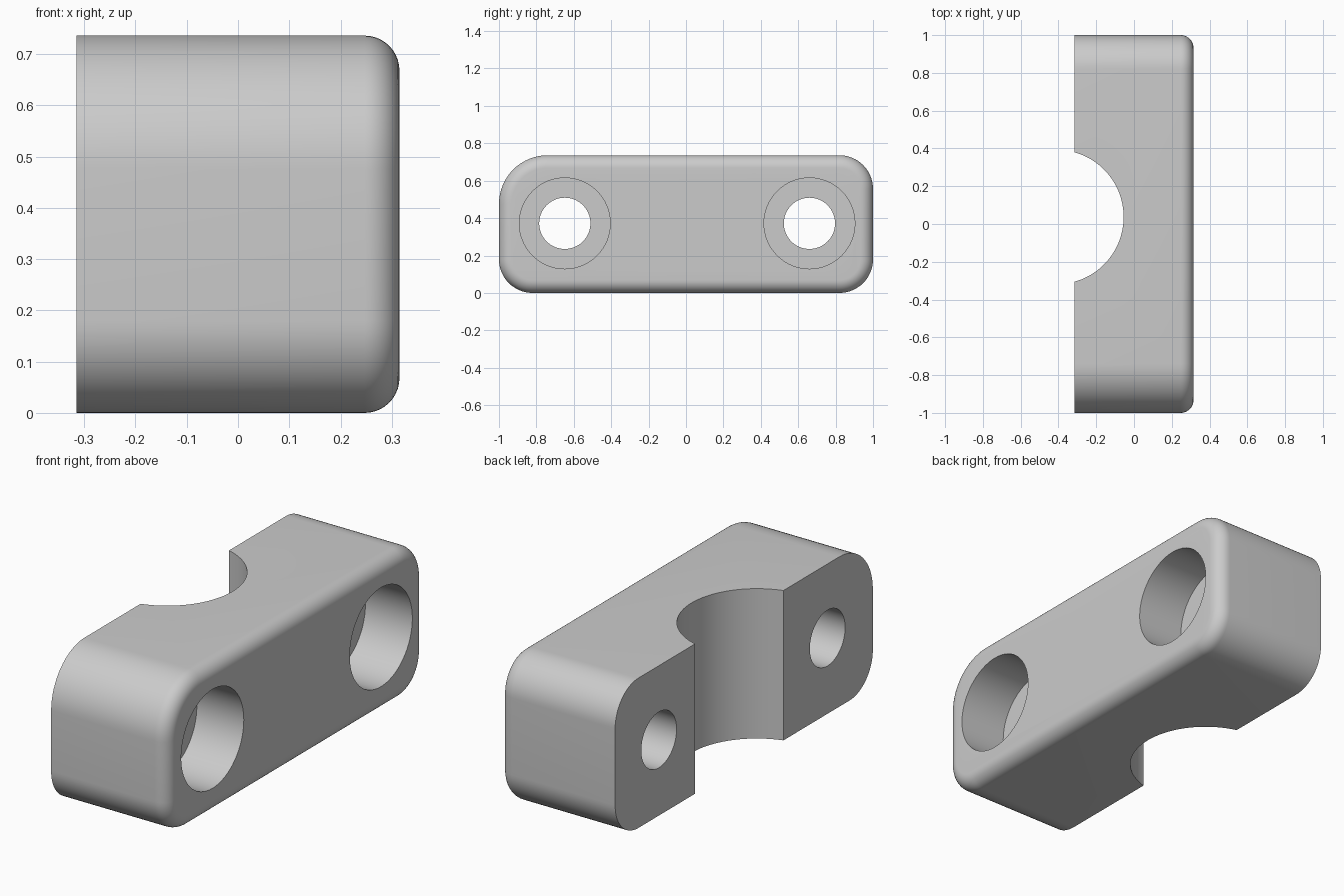
import bpy, bmesh
from math import sin, cos, pi
from mathutils import Vector, Matrix

cube = bpy.data.objects.get("Cube")
if cube:
    bpy.data.objects.remove(cube, do_unlink=True)

HALF_X, HALF_Y, HEIGHT = 0.315, 1.0, 0.736
FILLET = 0.068
BORE_Z = 0.372

gray = bpy.data.materials.new("plain gray")
gray.use_nodes = True
color = (0.6, 0.6, 0.6, 1)
gray.diffuse_color = color
gray.node_tree.nodes["Principled BSDF"].inputs["Base Color"].default_value = color


def make_object(name, bm):
    bmesh.ops.recalc_face_normals(bm, faces=bm.faces)
    mesh = bpy.data.meshes.new(name)
    bm.to_mesh(mesh)
    bm.free()
    mesh.materials.append(gray)
    obj = bpy.data.objects.new(name, mesh)
    bpy.context.collection.objects.link(obj)
    return obj


def outline(inset, steps=16):
    """Rounded end profile in y and z, shrunk by inset; one corner is larger."""
    points = []
    corners = [(1, 1, 0.18), (-1, 1, 0.26), (-1, 0, 0.18), (1, 0, 0.18)]
    for i, (sy, top, r) in enumerate(corners):
        cy = sy * (HALF_Y - r)
        cz = HEIGHT - r if top else r
        for k in range(steps + 1):
            a = (i + k / steps) * pi / 2
            points.append((cy + (r - inset) * cos(a), cz + (r - inset) * sin(a)))
    return points


# Clamp block: profile lofted along x, rolling over into the outer fillet
bm = bmesh.new()
sections = [(-HALF_X, 0)]
for k in range(11):
    a = k / 10 * pi / 2
    sections.append((HALF_X - FILLET + FILLET * sin(a), FILLET * (1 - cos(a))))
rings = [[bm.verts.new((x, y, z)) for y, z in outline(inset)] for x, inset in sections]
for a, b in zip(rings, rings[1:]):
    for i in range(len(a)):
        j = (i + 1) % len(a)
        bm.faces.new((a[i], a[j], b[j], b[i]))
bm.faces.new(rings[0])
bm.faces.new(rings[-1])
block = make_object("clamp_block", bm)


def cut(name, radius, start, end, sides):
    """Subtract a cylinder running from start to end."""
    start, end = Vector(start), Vector(end)
    axis = end - start
    place = Matrix.Translation((start + end) / 2) @ axis.to_track_quat("Z", "Y").to_matrix().to_4x4()
    bm = bmesh.new()
    bmesh.ops.create_cone(bm, cap_ends=True, segments=sides, radius1=radius,
                          radius2=radius, depth=axis.length, matrix=place)
    cutter = make_object(name, bm)
    cutter.hide_render = True
    mod = block.modifiers.new(name, "BOOLEAN")
    mod.operation, mod.solver, mod.object = "DIFFERENCE", "EXACT", cutter
    bpy.context.view_layer.objects.active = block
    bpy.ops.object.modifier_apply(modifier=name)
    bpy.data.objects.remove(cutter, do_unlink=True)


# Half-round pipe channel on the mating face
cut("pipe_channel", 0.356, (-0.411, 0.037, -0.2), (-0.411, 0.037, 1), 128)

# Bolt holes with counterbores
for side, y in (("front", -0.648), ("back", 0.66)):
    cut(side + "_bolt_hole", 0.137, (-0.5, y, BORE_Z), (0.5, y, BORE_Z), 64)
    cut(side + "_counterbore", 0.243, (0.06, y, BORE_Z), (0.5, y, BORE_Z), 64)

# Smooth curved faces, sharp machined edges
bpy.ops.object.select_all(action="DESELECT")
block.select_set(True)
bpy.context.view_layer.objects.active = block
bpy.ops.object.shade_smooth_by_angle(angle=pi / 6)
